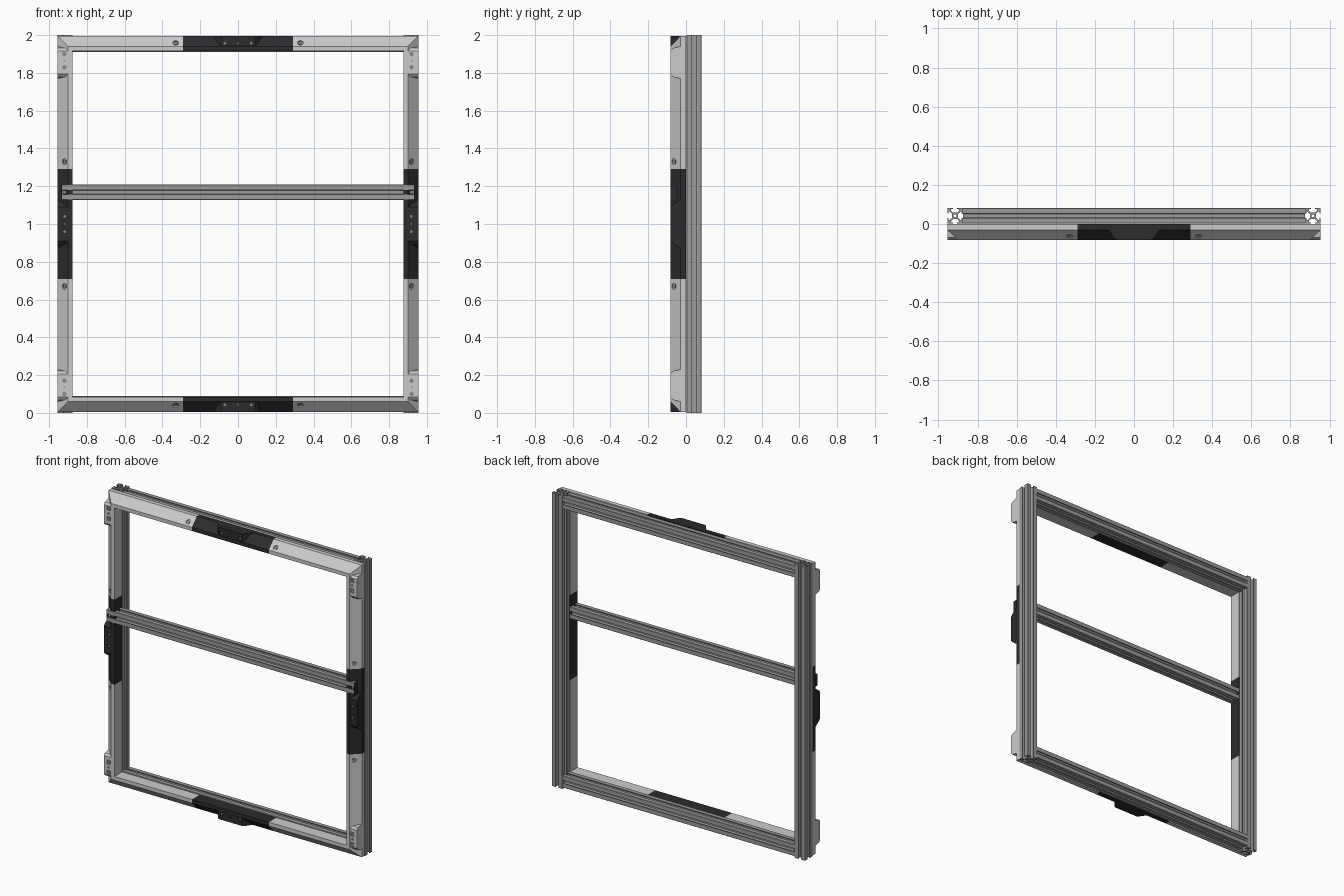
import bpy, bmesh, math
from mathutils import Matrix, Vector

if "Cube" in bpy.data.objects:
    bpy.data.objects.remove(bpy.data.objects["Cube"])

def mat(name, c):
    m = bpy.data.materials.new(name)
    m.diffuse_color = (*c, 1)
    m.use_nodes = True
    m.node_tree.nodes["Principled BSDF"].inputs["Base Color"].default_value = m.diffuse_color
    return m

BLACK = mat("black_plastic", (0.025, 0.025, 0.027))
LIGHT = mat("light_plastic", (0.6, 0.6, 0.6))
METAL = mat("aluminium", (0.33, 0.33, 0.33))
STEEL = mat("bolt_steel", (0.25, 0.25, 0.25))

def finish(bm, name, material=None, M=Matrix()):
    bmesh.ops.transform(bm, matrix=M, verts=bm.verts)
    bmesh.ops.recalc_face_normals(bm, faces=bm.faces)
    me = bpy.data.meshes.new(name)
    bm.to_mesh(me)
    bm.free()
    ob = bpy.data.objects.new(name, me)
    bpy.context.collection.objects.link(ob)
    if material:
        me.materials.append(material)
    return ob

def loft(ring_a, ring_b):
    bm = bmesh.new()
    a = [bm.verts.new(p) for p in ring_a]
    b = [bm.verts.new(p) for p in ring_b]
    bm.faces.new(a)
    bm.faces.new(b)
    for i in range(len(a)):
        j = (i + 1) % len(a)
        bm.faces.new((a[i], a[j], b[j], b[i]))
    return bm

# T-slot extrusion: one corner of the profile turned four times, plus a bore
CORNER = [(.016, .010), (.027, .021), (.034, .021), (.034, .011), (.04, .011), (.04, .038),
          (.038, .04), (.011, .04), (.011, .034), (.021, .034), (.021, .027), (.010, .016)]

def extrusion(name, length, M):
    bm = bmesh.new()
    outer = []
    for k in range(4):
        R = Matrix.Rotation(k * math.pi / 2, 3, 'Z')
        outer += [R @ Vector((x, y, 0)) for x, y in CORNER]
    bore = [Vector((.008 * math.cos(t * math.pi / 8), .008 * math.sin(t * math.pi / 8), 0)) for t in range(16)]
    edges = []
    for loop in (outer, bore):
        vs = [bm.verts.new(p - Vector((0, 0, length / 2))) for p in loop]
        edges += [bm.edges.new((vs[i - 1], vs[i])) for i in range(len(vs))]
    bmesh.ops.triangle_fill(bm, edges=edges, use_beauty=True)
    ext = bmesh.ops.extrude_face_region(bm, geom=bm.faces[:], use_keep_orig=True)
    bmesh.ops.translate(bm, vec=(0, 0, length), verts=[v for v in ext['geom'] if isinstance(v, bmesh.types.BMVert)])
    return finish(bm, name, METAL, M)

T, RY = Matrix.Translation, Matrix.Rotation(math.pi / 2, 4, 'Y')
for s, n in ((-1, "left"), (1, "right")):
    extrusion(n + "_post", 2.0, T((s * .915, .042, 1)))
for z, n in ((.05, "bottom_rail"), (1.95, "top_rail")):
    extrusion(n, 1.75, T((0, .042, z)) @ RY)
extrusion("crossbar", 1.866, T((0, -.0425, 1.168)) @ RY)

def cylinder(r, h, M, seg=20):
    bm = bmesh.new()
    bmesh.ops.create_cone(bm, cap_ends=True, segments=seg, radius1=r, radius2=r, depth=h, matrix=M)
    return bm

# crossbar end caps and end screws
for s in (-1, 1):
    bm = bmesh.new()
    bmesh.ops.create_cube(bm, size=1, matrix=T((s * .9345, -.0425, 1.168)) @ Matrix.Diagonal((.003, .079, .079, 1)))
    finish(bm, "crossbar_end_cap", BLACK)
    finish(cylinder(.009, .012, T((s * .917, -.070, 1.168)) @ Matrix.Rotation(math.pi / 2, 4, 'X')),
           "crossbar_screw", STEEL)

# cover section: (offset in from the outer edge, y)
SECTION = [(0, 0), (0, -.03), (.055, -.082), (.08, -.082), (.08, 0)]
MID = .29
FRONT = Matrix.Rotation(math.pi / 2, 4, 'X')
SLOPE = Matrix.Rotation(math.radians(43), 4, 'X')
holes, covers = [], []

def add_hole(u, v, y, r, side_M, rot, square=False, depth=.014):
    local = side_M @ T((u, y, v)) @ rot
    if square:
        bm = cylinder(r, depth, local @ Matrix.Rotation(math.pi / 4, 4, 'Z'), 4)
    else:
        bm = cylinder(r, depth, local)
    me = bpy.data.meshes.new("hole")
    bm.to_mesh(me)
    bm.free()
    holes.append(me)
    # bolt sitting in the recess
    inward = T((0, 0, -.006 if not square else -.005))
    finish(cylinder(r * .6, .008, local @ inward, 12), "bolt", STEEL)

def tab(name, u, top, base, outer, material, M):
    pts = [(u - base, -.03), (u - top - .008, -.07), (u - top + .006, -.081),
           (u + top - .006, -.081), (u + top + .008, -.07), (u + base, -.03)]
    covers.append(finish(loft([(a, y, outer) for a, y in pts], [(a, y, outer - .055) for a, y in pts]),
                         name, material, M))

for k, n in enumerate(("top", "right", "bottom", "left")):
    upright = k % 2 == 1
    R, L = (.955, .995) if upright else (.995, .955)
    M = T((0, 0, 1)) @ Matrix.Rotation(k * math.pi / 2, 4, 'Y')
    def ring(u):
        return [(u, y, R - o) for o, y in SECTION]
    # black middle cover with two mitred light covers either side
    covers.append(finish(loft(ring(-MID), ring(MID)), n + "_middle_cover", BLACK, M))
    for s in (-1, 1):
        mitre = [(s * (L - o), y, R - o) for o, y in SECTION]
        covers.append(finish(loft(ring(s * MID), mitre), n + "_end_cover", LIGHT, M))
        add_hole(s * .33, R - .036, -.064, .016, M, SLOPE)
    # connector tabs that fill out the sloping edge
    tab(n + "_middle_tab", 0, .095, .13, R, BLACK, M)
    step = .04 if upright else .07
    for u in (-step, step):
        add_hole(u, R - .038, -.081, .012, M, FRONT)
    add_hole(0, R - .038, -.081, .007, M, FRONT)
    if upright:
        for s in (-1, 1):
            tab(n + "_corner_tab", s * .855, .068, .085, R, LIGHT, M)
            for u in (.9, .83):
                add_hole(s * u, R - .036, -.081, .019, M, FRONT, True)
            add_hole(s * .865, R - .036, -.081, .007, M, FRONT)

# one hidden cutter for every recess
bm = bmesh.new()
for me in holes:
    bm.from_mesh(me)
cutter = finish(bm, "hole_cutter")
cutter.hide_render = True
cutter.hide_viewport = False
cutter.display_type = 'WIRE'
for ob in covers:
    m = ob.modifiers.new("recesses", 'BOOLEAN')
    m.operation, m.object, m.solver = 'DIFFERENCE', cutter, 'EXACT'
